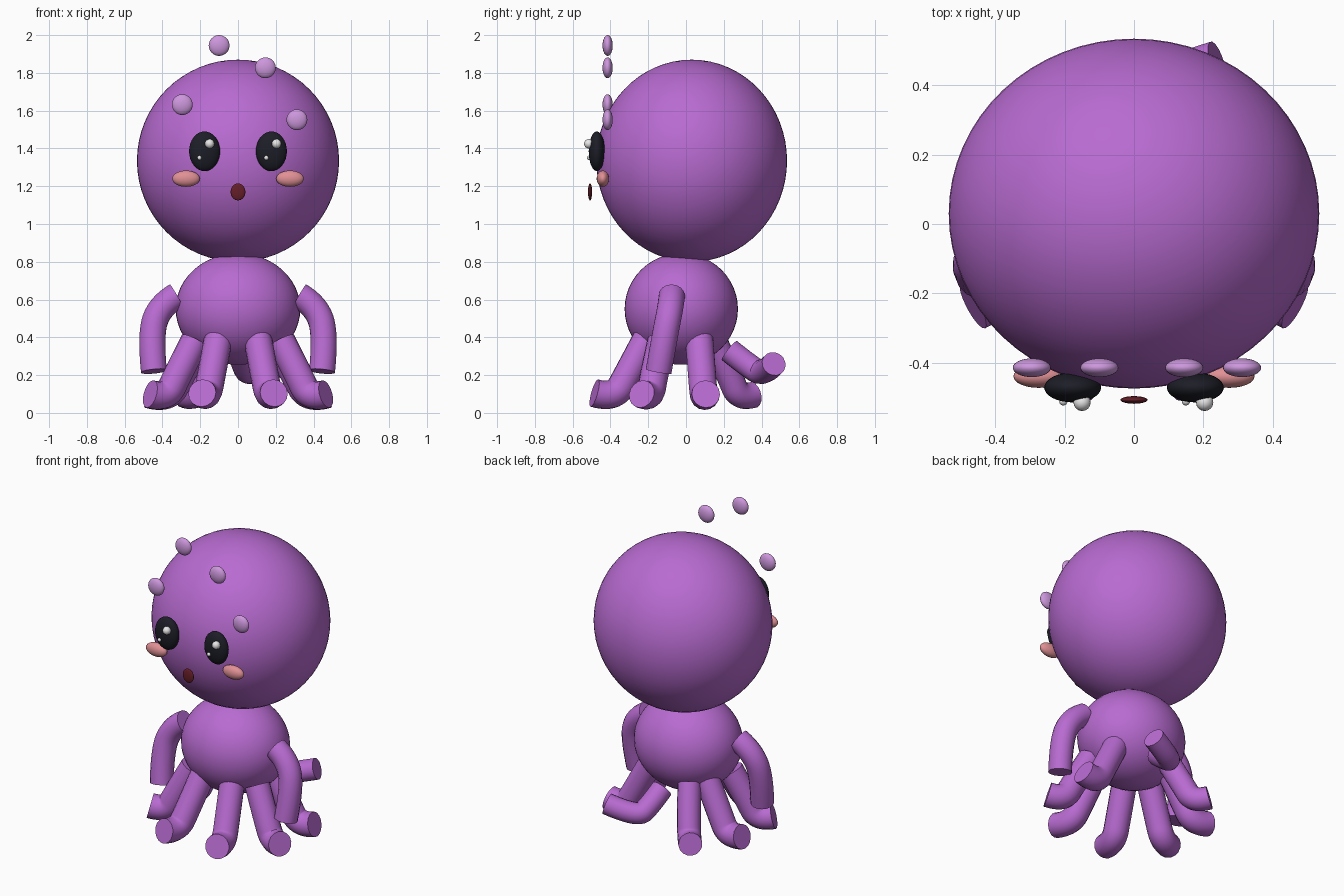
import bpy
import math

if "Cube" in bpy.data.objects:
    bpy.data.objects.remove(bpy.data.objects["Cube"])


def material(name, rgb):
    m = bpy.data.materials.new(name)
    m.diffuse_color = (*rgb, 1.0)
    m.use_nodes = True
    m.node_tree.nodes["Principled BSDF"].inputs["Base Color"].default_value = m.diffuse_color
    return m


PURPLE = material("purple", (0.48, 0.147, 0.638))
LILAC = material("lilac", (0.61, 0.31, 0.72))
BLACK = material("black", (0.012, 0.013, 0.02))
WHITE = material("white", (0.9, 0.9, 0.9))
PINK = material("pink", (0.75, 0.28, 0.30))
MAROON = material("maroon", (0.13, 0.013, 0.02))


def ball(name, centre, radii, mat, segments=32):
    """Smooth ellipsoid."""
    bpy.ops.mesh.primitive_uv_sphere_add(segments=segments, ring_count=segments // 2,
                                         radius=1, location=centre)
    ob = bpy.context.object
    ob.name = name
    ob.scale = radii
    bpy.ops.object.transform_apply(location=False, rotation=False, scale=True)
    bpy.ops.object.shade_smooth()
    ob.data.materials.append(mat)
    return ob


def tube(name, points, radius, mat):
    """Round tube with flat ends along a smooth path."""
    cu = bpy.data.curves.new(name, 'CURVE')
    cu.dimensions = '3D'
    cu.bevel_depth = radius
    cu.bevel_resolution = 6
    cu.use_fill_caps = True
    sp = cu.splines.new('NURBS')
    sp.points.add(len(points) - 1)
    for p, co in zip(sp.points, points):
        p.co = (*co, 1.0)
    sp.order_u = 3
    sp.use_endpoint_u = True
    sp.resolution_u = 8
    ob = bpy.data.objects.new(name, cu)
    bpy.context.collection.objects.link(ob)
    bpy.ops.object.select_all(action='DESELECT')
    ob.select_set(True)
    bpy.context.view_layer.objects.active = ob
    bpy.ops.object.convert(target='MESH')
    ob = bpy.context.object
    ob.name = name
    ob.data.materials.clear()
    ob.data.materials.append(mat)
    bpy.ops.object.shade_smooth_by_angle(angle=math.radians(40))
    return ob


def mirrored(points, side):
    return [(side * x, y, z) for x, y, z in points]


# Head and body
ball("head", (0, 0.03, 1.335), (0.535, 0.505, 0.535), PURPLE, 64)
ball("body", (0, -0.025, 0.55), (0.33, 0.30, 0.295), PURPLE, 48)

# Paired limbs
ARM = [(0.325, -0.075, 0.62), (0.41, -0.08, 0.57), (0.465, -0.11, 0.42), (0.445, -0.145, 0.22)]
FRONT = [(0.105, -0.21, 0.39), (0.14, -0.31, 0.20), (0.165, -0.38, 0.075), (0.19, -0.485, 0.105)]
OUTER = [(0.23, -0.13, 0.38), (0.32, -0.17, 0.20), (0.38, -0.19, 0.075), (0.465, -0.235, 0.10)]
SIDE = [(0.20, 0.07, 0.39), (0.30, 0.085, 0.20), (0.37, 0.095, 0.07), (0.475, 0.105, 0.10)]
for label, s in (("left", -1), ("right", 1)):
    tube(f"arm_{label}", mirrored(ARM, s), 0.07, PURPLE)
    tube(f"front_leg_{label}", mirrored(FRONT, s), 0.075, PURPLE)
    tube(f"outer_leg_{label}", mirrored(OUTER, s), 0.075, PURPLE)
    tube(f"side_leg_{label}", mirrored(SIDE, s), 0.075, PURPLE)

# Back legs: one planted, one curled upward
tube("back_leg_planted", [(-0.13, 0.15, 0.38), (-0.18, 0.23, 0.2),
                          (-0.22, 0.28, 0.075), (-0.28, 0.355, 0.095)], 0.07, PURPLE)
tube("back_leg_raised", [(0.01, 0.23, 0.33), (0.03, 0.33, 0.25),
                         (0.06, 0.41, 0.20), (0.24, 0.465, 0.26)], 0.065, PURPLE)

# Face
for label, s in (("left", -1), ("right", 1)):
    ball(f"eye_{label}", (s * 0.177, -0.472, 1.385), (0.082, 0.043, 0.105), BLACK)
    ball(f"blush_{label}", (s * 0.275, -0.44, 1.24), (0.073, 0.033, 0.043), PINK)
    ball(f"large_glint_{label}", (s * 0.177 + 0.027, -0.515, 1.425), (0.025,) * 3, WHITE, 16)
    ball(f"small_glint_{label}", (s * 0.177 - 0.027, -0.512, 1.35), (0.012,) * 3, WHITE, 16)
ball("mouth", (0, -0.508, 1.17), (0.039, 0.011, 0.045), MAROON)

# Spots around the forehead
for i, (x, z) in enumerate([(-0.1, 1.945), (0.145, 1.827), (-0.295, 1.632), (0.312, 1.552)]):
    ball(f"spot_{i + 1}", (x, -0.415, z), (0.055, 0.027, 0.055), LILAC)
